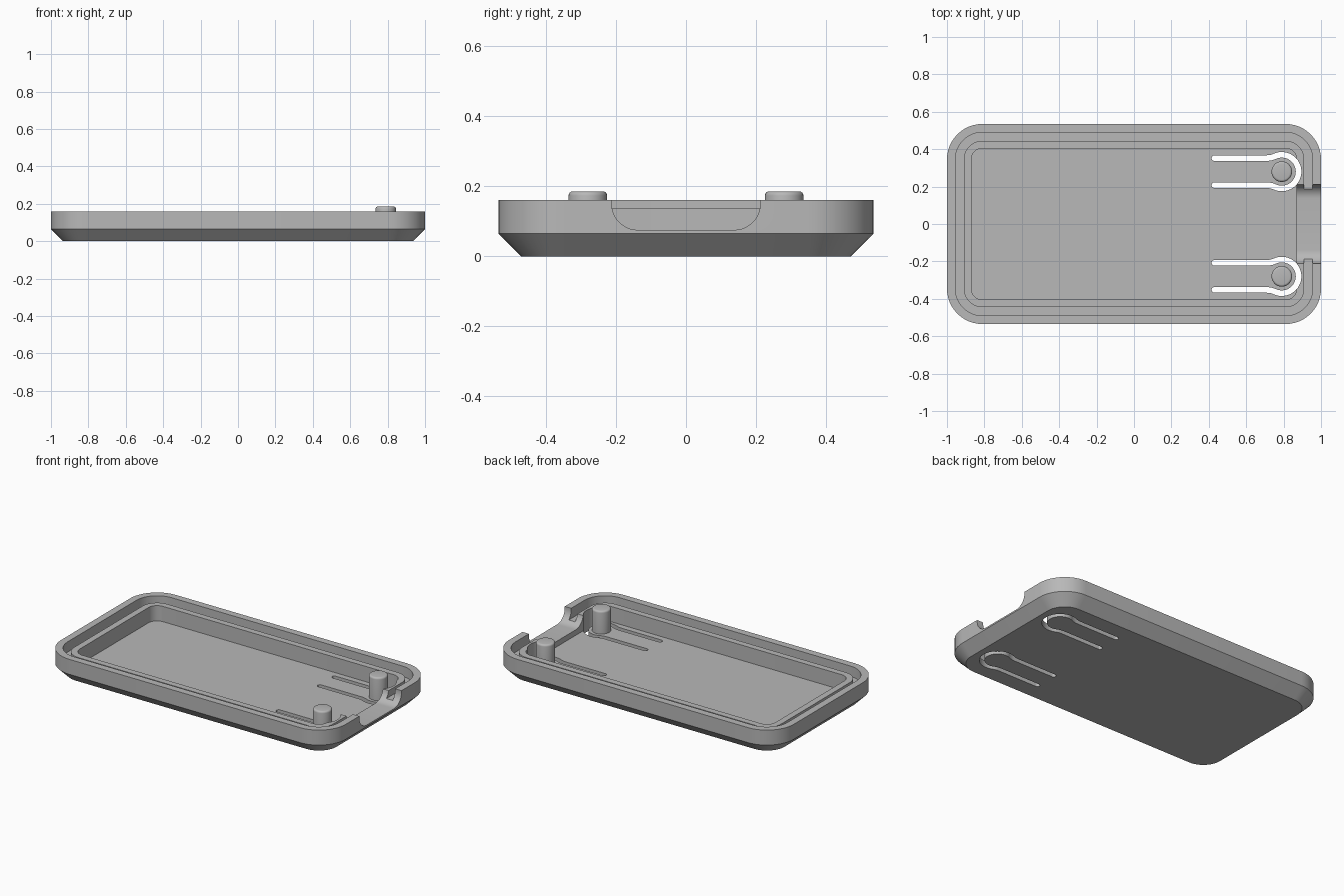
import bpy, bmesh, math
from mathutils import Vector

cube = bpy.data.objects.get("Cube")
if cube:
    bpy.data.objects.remove(cube, do_unlink=True)

grey = bpy.data.materials.new("light grey plastic")
grey.use_nodes = True
colour = (0.48, 0.48, 0.48, 1)
grey.diffuse_color = colour
grey.node_tree.nodes["Principled BSDF"].inputs["Base Color"].default_value = colour


def make_object(name, bm):
    bmesh.ops.recalc_face_normals(bm, faces=bm.faces)
    mesh = bpy.data.meshes.new(name)
    bm.to_mesh(mesh)
    bm.free()
    mesh.materials.append(grey)
    obj = bpy.data.objects.new(name, mesh)
    bpy.context.collection.objects.link(obj)
    return obj


def arc(cx, cy, r, start, end, steps=10):
    angles = [math.radians(start + (end - start) * i / steps) for i in range(steps + 1)]
    return [Vector((cx + r * math.cos(a), cy + r * math.sin(a))) for a in angles]


def loft(name, rings):
    """Skin a stack of equal-length closed rings and cap both ends."""
    bm = bmesh.new()
    loops = [[bm.verts.new(p) for p in ring] for ring in rings]
    for a, b in zip(loops, loops[1:]):
        for i in range(len(a)):
            j = (i + 1) % len(a)
            bm.faces.new((a[i], a[j], b[j], b[i]))
    bm.faces.new(loops[0])
    bm.faces.new(loops[-1])
    return make_object(name, bm)


def rounded_rectangle(inset, z):
    hx, hy, r = 1 - inset, 0.535 - inset, 0.19 - inset
    pts = []
    for sx, sy, start in ((1, 1, 0), (-1, 1, 90), (-1, -1, 180), (1, -1, 270)):
        pts += arc(sx * (hx - r), sy * (hy - r), r, start, start + 90, 12)
    return [(p.x, p.y, z) for p in pts]


def smooth(obj):
    bpy.ops.object.select_all(action='DESELECT')
    obj.select_set(True)
    bpy.context.view_layer.objects.active = obj
    bpy.ops.object.shade_smooth_by_angle(angle=math.radians(30))


# Tray: chamfered base, outer rim, groove, inner lip, cavity floor
section = [(0.065, 0), (0, 0.065), (0, 0.16), (0.045, 0.16), (0.045, 0.095),
           (0.09, 0.095), (0.09, 0.137), (0.13, 0.137), (0.13, 0.04)]
tray = loft("tray", [rounded_rectangle(i, z) for i, z in section])

# Cutter for the round-cornered notch in the right end wall
notch = [Vector((0.212, 0.3))] + arc(0.137, 0.15, 0.075, 0, -90)
notch += [Vector((-p.x, p.y)) for p in reversed(notch)]
cutters = [loft("notch_cutter", [[(x, p.x, p.y) for p in notch] for x in (0.86, 1.1)])]

# Keyhole slit: centre line of one half, mirrored, then thickened with round ends
PIN_X, PIN_Y = 0.79, 0.28
arm, ring, fillet, half = 0.0725, 0.09, 0.1, 0.015
fx = -math.sqrt((ring + fillet) ** 2 - (arm + fillet) ** 2)
meet = math.degrees(math.atan2(arm + fillet, fx))
path = [Vector((-0.36, arm))]
path += arc(fx, arm + fillet, fillet, -90, meet - 180, 6)
path += arc(0, 0, ring, meet, 0, 16)[1:]
path += [Vector((p.x, -p.y)) for p in reversed(path[:-1])]

left_side, right_side = [], []
for i, p in enumerate(path):
    d = (path[min(i + 1, len(path) - 1)] - path[max(i - 1, 0)]).normalized()
    n = Vector((-d.y, d.x)) * half
    left_side.append(p + n)
    right_side.append(p - n)
start_cap = arc(path[0].x, path[0].y, half, 270, 90)[1:-1]
end_cap = arc(path[-1].x, path[-1].y, half, 90, 270)[1:-1]
# The path ends heading left, so its sides are swapped there
left_side[0], right_side[0] = path[0] + Vector((0, half)), path[0] - Vector((0, half))
left_side[-1], right_side[-1] = path[-1] - Vector((0, half)), path[-1] + Vector((0, half))
outline = left_side + list(reversed(end_cap)) + right_side[::-1] + start_cap
for side in (1, -1):
    cutters.append(loft("slit_cutter", [
        [(PIN_X + p.x, side * PIN_Y + p.y, z) for p in outline] for z in (-0.1, 0.3)]))

# Cut the notch and slits, then bake the result
for c in cutters:
    c.hide_render = True
    mod = tray.modifiers.new("cut", 'BOOLEAN')
    mod.operation = 'DIFFERENCE'
    mod.solver = 'EXACT'
    mod.object = c
bpy.context.view_layer.update()
baked = bpy.data.meshes.new_from_object(tray.evaluated_get(bpy.context.evaluated_depsgraph_get()))
tray.modifiers.clear()
tray.data = baked
for c in cutters:
    bpy.data.objects.remove(c, do_unlink=True)
smooth(tray)

# Push pins standing on the spring tongues, with softened tops
for side, name in ((1, "left_pin"), (-1, "right_pin")):
    rings = [(0.055, 0.03), (0.055, 0.173)]
    rings += [(p.x, p.y) for p in arc(0.043, 0.173, 0.012, 0, 90, 4)[1:]]
    pin = loft(name, [[(PIN_X + p.x, side * PIN_Y + p.y, z)
                       for p in arc(0, 0, r, 0, 360, 32)[:-1]] for r, z in rings])
    smooth(pin)
